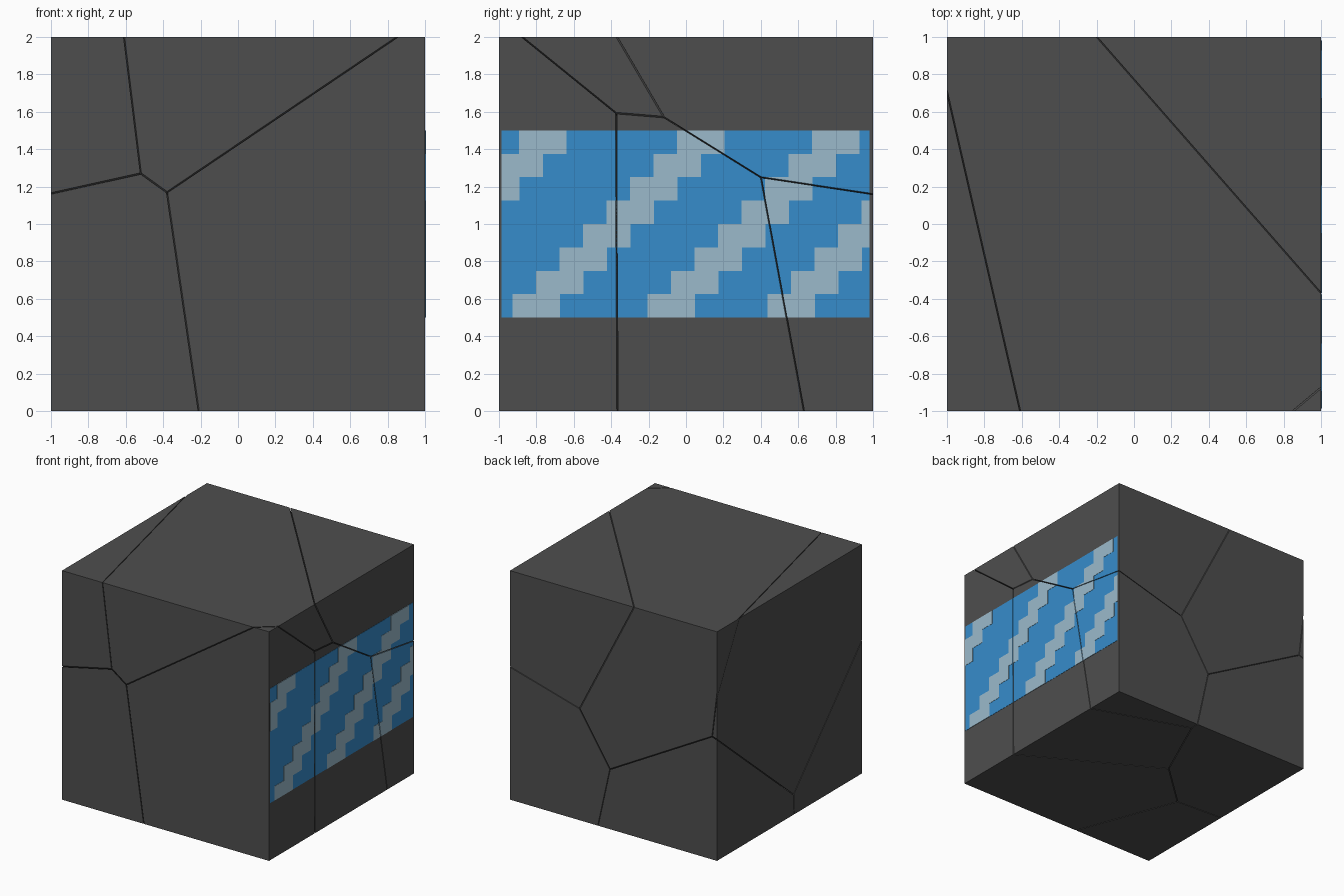
import bpy, bmesh
from mathutils import Vector

if "Cube" in bpy.data.objects:
    bpy.data.objects.remove(bpy.data.objects["Cube"])

# Each shard of the cracked cube owns the space where its function
# a*x + b*y + c*z + d is the largest of all eight (a cell diagram).
SHARDS = {
    "top_middle_shard": (0, 0, 0, 0),
    "left_upper_shard": (-1.66, -0.38, -0.204, -0.983),
    "front_right_shard": (1.0, -1.2, -1.482, 0.913),
    "front_left_shard": (-1.302, -2.066, -1.816, -0.436),
    "back_top_shard": (1.424, 1.247, 0.7305, -2.424),
    "right_shard": (1.61, -0.123, -1.478, 0.698),
    "back_right_shard": (1.975, 0.945, -1.282, -0.34),
    "back_left_shard": (-1.092, 1.09, -1.961, -0.025),
}
GAP = 0.006


def material(name, rgb):
    m = bpy.data.materials.new(name)
    m.diffuse_color = (*rgb, 1)
    m.use_nodes = True
    m.node_tree.nodes["Principled BSDF"].inputs["Base Color"].default_value = m.diffuse_color
    return m


GREY = material("dark grey", (0.076, 0.076, 0.076))
BLUE = material("sky blue", (0.037, 0.262, 0.597))
PALE = material("pale blue", (0.328, 0.491, 0.597))


def clipped_box(lo, hi, shard):
    """Box between two corners, cut down to one shard's cell."""
    bm = bmesh.new()
    bmesh.ops.create_cube(bm, size=1)
    lo, hi = Vector(lo), Vector(hi)
    for v in bm.verts:
        v.co = [(lo[k] + hi[k]) / 2 + v.co[k] * (hi[k] - lo[k]) for k in range(3)]
    own = SHARDS[shard]
    for other, f in SHARDS.items():
        if other == shard or not bm.verts:
            continue
        n = Vector([f[k] - own[k] for k in range(3)])
        point = -n * (f[3] - own[3]) / n.length_squared - n.normalized() * GAP / 2
        cut = bmesh.ops.bisect_plane(bm, geom=bm.verts[:] + bm.edges[:] + bm.faces[:],
                                     dist=1e-6, plane_co=point, plane_no=n, clear_outer=True)
        edges = [e for e in cut["geom_cut"] if isinstance(e, bmesh.types.BMEdge) and e.is_valid]
        if len(edges) > 2:
            bmesh.ops.contextual_create(bm, geom=edges)
    bmesh.ops.recalc_face_normals(bm, faces=bm.faces[:])
    return bm


def build(name, boxes, shard, mat):
    """One object made of all the boxes, clipped to a shard."""
    total = bmesh.new()
    for lo, hi in boxes:
        bm = clipped_box(lo, hi, shard)
        piece = bpy.data.meshes.new("piece")
        bm.to_mesh(piece)
        bm.free()
        total.from_mesh(piece)
        bpy.data.meshes.remove(piece)
    if total.faces:
        mesh = bpy.data.meshes.new(name)
        total.to_mesh(mesh)
        mesh.materials.append(mat)
        bpy.context.collection.objects.link(bpy.data.objects.new(name, mesh))
    total.free()


# Painted panel on the right side: blue field with stepped diagonal stripes
Y0, Y1, Z0, ROW = -0.987, 0.981, 0.5, 0.125
field = [((0.996, Y0, Z0), (1.002, Y1, Z0 + 8 * ROW))]
stripes = []
for row in range(8):
    for start in (-1.772, -0.928, -0.206, 0.436):
        a = max(start + row * 0.1257, Y0)
        b = min(start + row * 0.1257 + 0.253, Y1)
        if b - a > 0.01:
            z = Z0 + row * ROW
            stripes.append(((0.997, a, z), (1.004, b, z + ROW)))

# Shards of the cube, with their share of the paint
for shard in SHARDS:
    build(shard, [((-1, -1, 0), (1, 1, 2))], shard, GREY)
    build(shard + "_blue_field", field, shard, BLUE)
    build(shard + "_pale_stripes", stripes, shard, PALE)
